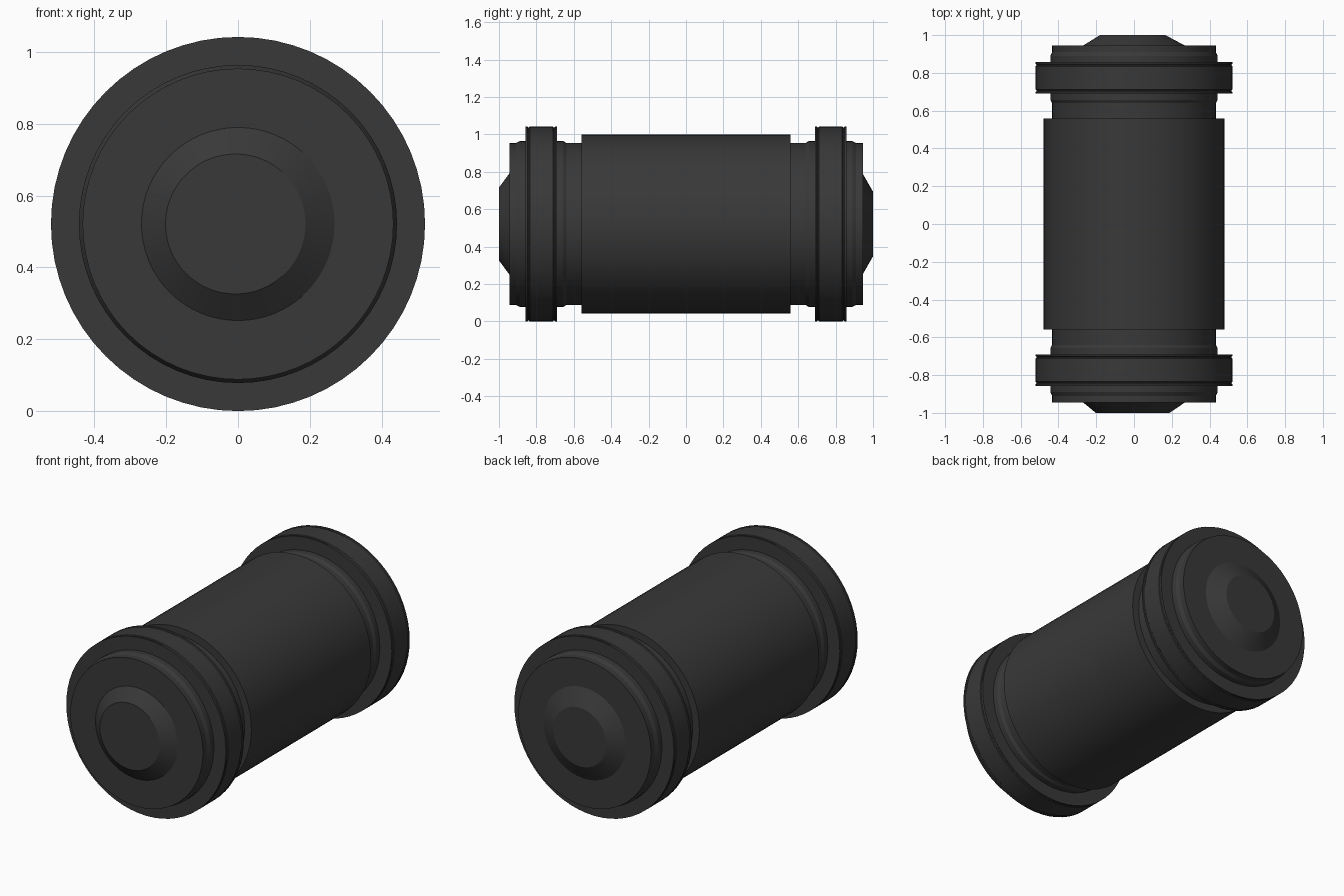
import bpy, bmesh, math

if "Cube" in bpy.data.objects:
    bpy.data.objects.remove(bpy.data.objects["Cube"])

CZ = 0.521      # height of the long axis
SEG = 64

mat = bpy.data.materials.new("dark_grey")
mat.diffuse_color = (0.04, 0.04, 0.04, 1)
mat.use_nodes = True
mat.node_tree.nodes["Principled BSDF"].inputs["Base Color"].default_value = mat.diffuse_color


def lathe(name, profile, closed=False, tip_shift=0.0):
    """Revolve (radius, y) points about the y axis; shift last loop in x."""
    bm = bmesh.new()
    loops = []
    for i, (r, y) in enumerate(profile):
        dx = tip_shift if i == len(profile) - 1 else 0.0
        loops.append([bm.verts.new((dx + r * math.cos(2 * math.pi * k / SEG), y,
                                    CZ + r * math.sin(2 * math.pi * k / SEG)))
                      for k in range(SEG)])
    pairs = list(zip(loops, loops[1:]))
    if closed:
        pairs.append((loops[-1], loops[0]))
    for a, b in pairs:
        for k in range(SEG):
            n = (k + 1) % SEG
            bm.faces.new((a[k], a[n], b[n], b[k]))
    if not closed:
        bm.faces.new(loops[0])
        bm.faces.new(loops[-1])
    bmesh.ops.recalc_face_normals(bm, faces=bm.faces)
    me = bpy.data.meshes.new(name)
    bm.to_mesh(me)
    bm.free()
    me.materials.append(mat)
    ob = bpy.data.objects.new(name, me)
    bpy.context.collection.objects.link(ob)
    bpy.context.view_layer.objects.active = ob
    ob.select_set(True)
    bpy.ops.object.shade_smooth_by_angle(angle=math.radians(20))
    ob.select_set(False)
    return ob


# Main sleeve
lathe("barrel", [(0.478, -0.558), (0.478, 0.558)])

for side, s, tip in (("front", -1, 0.195), ("back", 1, 0.173)):
    # Stepped end cap with neck and slight swells either side of the collar
    lathe(side + "_cap", [(r, s * y) for r, y in (
        (0.434, 0.558), (0.434, 0.64), (0.443, 0.657), (0.443, 0.89),
        (0.433, 0.91), (0.433, 0.945))])
    # Raised collar with fine lipped edges
    lathe(side + "_collar", [(r, s * y) for r, y in (
        (0.44, 0.69), (0.521, 0.69), (0.521, 0.699), (0.517, 0.703),
        (0.517, 0.708), (0.521, 0.712), (0.521, 0.835), (0.517, 0.839),
        (0.517, 0.844), (0.521, 0.848), (0.521, 0.857), (0.44, 0.857))], closed=True)
    # Tapered boss on the end face
    lathe(side + "_boss", [(0.269, s * 0.945), (tip, s * 1.0)], tip_shift=-0.007)
